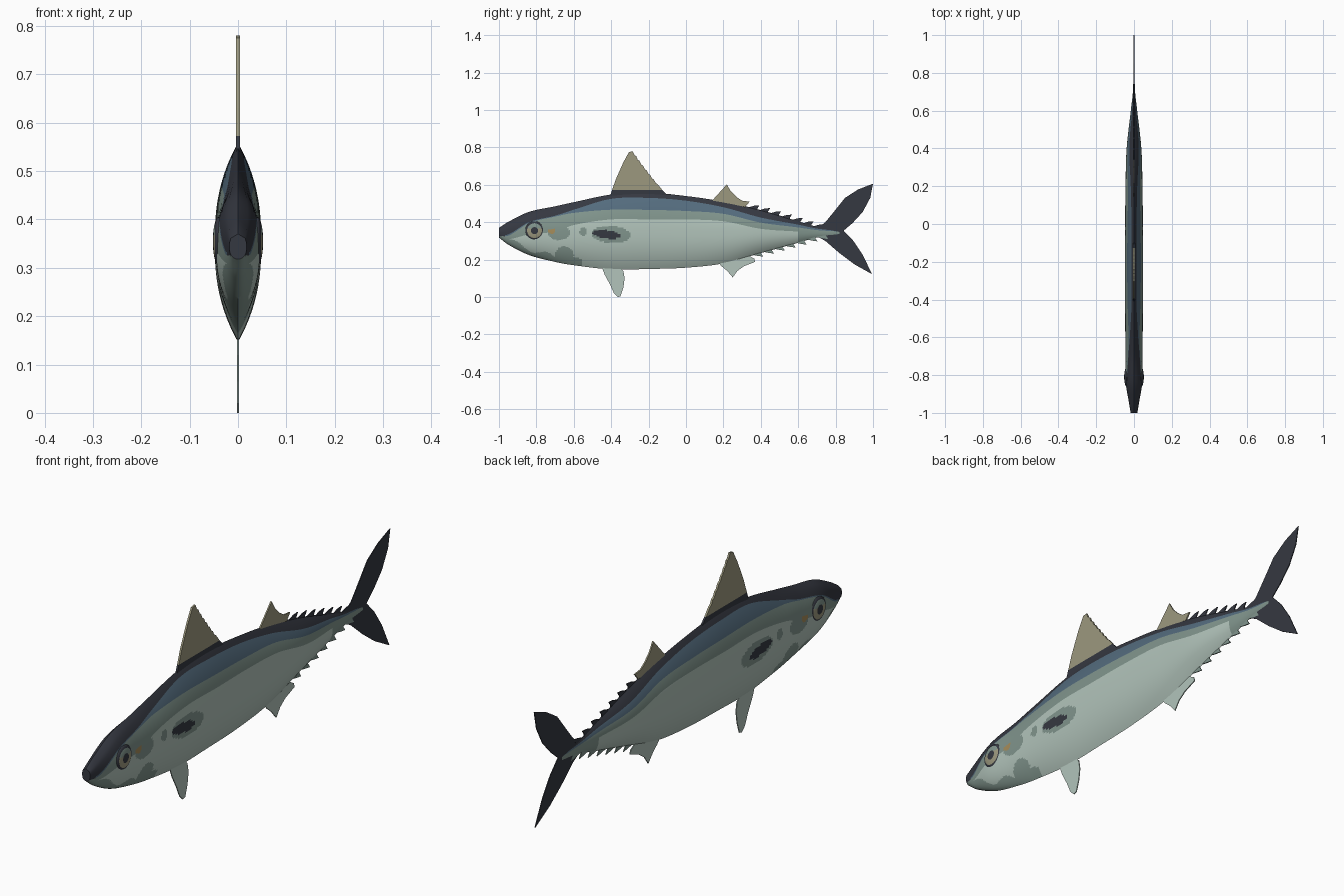
import bpy, bmesh, math
from mathutils import Vector

if "Cube" in bpy.data.objects:
    bpy.data.objects.remove(bpy.data.objects["Cube"])


def material(name, rgb):
    m = bpy.data.materials.new(name)
    lin = [((c / 255 + 0.055) / 1.055) ** 2.4 for c in rgb]
    m.diffuse_color = (*lin, 1)
    m.use_nodes = True
    m.node_tree.nodes["Principled BSDF"].inputs["Base Color"].default_value = m.diffuse_color
    return m


MATS = [material("dark back", (53, 56, 65)), material("blue stripe", (84, 108, 126)),
        material("grey green", (129, 149, 141)), material("pale belly", (178, 196, 187)),
        material("tan fin", (156, 152, 126)), material("amber spot", (165, 140, 90))]
DARK, BLUE, GREEN, PALE, TAN, AMBER = range(6)


def finish(bm, name, smooth=True):
    bmesh.ops.recalc_face_normals(bm, faces=bm.faces[:])
    me = bpy.data.meshes.new(name)
    bm.to_mesh(me)
    bm.free()
    for m in MATS:
        me.materials.append(m)
    ob = bpy.data.objects.new(name, me)
    bpy.context.collection.objects.link(ob)
    if smooth:
        bpy.ops.object.select_all(action='DESELECT')
        ob.select_set(True)
        bpy.context.view_layer.objects.active = ob
        bpy.ops.object.shade_smooth_by_angle(angle=math.radians(40))
    return ob


# Body stations: y, top, dark edge, blue edge, green edge, bottom, half width
KEYS = [(-1.0, .37, .335, .333, .33, .318, .018), (-.95, .402, .335, .328, .31, .28, .026),
        (-.84, .455, .40, .395, .335, .225, .044), (-.7, .485, .435, .43, .35, .188, .045),
        (-.6, .507, .467, .45, .385, .17, .046), (-.4, .548, .525, .467, .415, .148, .048),
        (-.2, .558, .53, .466, .415, .15, .048), (0, .54, .515, .46, .415, .157, .047),
        (.2, .51, .48, .445, .405, .18, .045), (.4, .465, .425, .398, .365, .235, .039),
        (.6, .405, .387, .372, .35, .29, .017), (.7, .376, .366, .358, .345, .318, .006),
        (.82, .355, .353, .35, .345, .33, .002)]


def station(y):
    i = max(k for k in range(len(KEYS) - 1) if KEYS[k][0] <= y + 1e-9)
    a, b = KEYS[i], KEYS[i + 1]
    p, n = KEYS[max(i - 1, 0)], KEYS[min(i + 2, len(KEYS) - 1)]
    h = b[0] - a[0]
    u = min((y - a[0]) / h, 1)
    out = []
    for c in range(1, 7):
        ma = (b[c] - p[c]) / (b[0] - p[0]) * h
        mb = (n[c] - a[c]) / (n[0] - a[0]) * h
        out.append((2*u**3 - 3*u**2 + 1) * a[c] + (u**3 - 2*u**2 + u) * ma
                   + (3*u**2 - 2*u**3) * b[c] + (u**3 - u**2) * mb)
    return out


def in_ellipse(y, z, cy, cz, ry, rz, slope=0):
    dy = y - cy
    return (dy / ry) ** 2 + ((z - cz - slope * dy) / rz) ** 2 < 1


def body_colour(band, y, z, bottom):
    # gill spots and folded side fin markings
    if in_ellipse(y, z, -.425, .335, .075, .022, -.12):
        return DARK
    if in_ellipse(y, z, -.72, .352, .02, .014):
        return AMBER
    if in_ellipse(y, z, -.40, .335, .105, .045, -.05) or in_ellipse(y, z, -.55, .348, .02, .022):
        return GREEN
    if y < -.965 and z > .325:
        return DARK
    if band == PALE:
        if y > .6 or in_ellipse(y, z, -.65, .225, .05, .045):
            return GREEN
        if y < -.56 and z < bottom + .03 + .012 * math.sin(y * 40):
            return GREEN
        if z > .3 and in_ellipse(y, z, -.68, .345, .06, .04):
            return GREEN
    return band


# Body loft, rows follow the colour bands
bm = bmesh.new()
STEPS, ROWS = 230, (4, 5, 5, 30)
ys = [-1 + 1.82 * i / STEPS for i in range(STEPS + 1)]
for side in (1, -1):
    grid = []
    for y in ys:
        s = station(y)
        zs = [s[0]]
        for b, n in enumerate(ROWS):
            zs += [s[b] + (s[b + 1] - s[b]) * k / n for k in range(1, n + 1)]
        mid, half = (s[0] + s[4]) / 2, (s[0] - s[4]) / 2
        q = .45 + .55 * min(1, (y + 1) / .4)
        grid.append([bm.verts.new((side * s[5] * max(0, 1 - min(1, abs((z - mid) / half)) ** 2.4) ** q,
                                   y, z)) for z in zs])
    for i in range(STEPS):
        bottom = station(ys[i])[4]
        row = 0
        for band, n in enumerate(ROWS):
            for _ in range(n):
                f = bm.faces.new((grid[i][row], grid[i + 1][row], grid[i + 1][row + 1], grid[i][row + 1]))
                c = f.calc_center_median()
                f.material_index = body_colour(band, c.y, c.z, bottom)
                row += 1
bmesh.ops.remove_doubles(bm, verts=bm.verts[:], dist=1e-5)
bmesh.ops.holes_fill(bm, edges=[e for e in bm.edges if e.is_boundary], sides=0)
finish(bm, "body")


# Eyes: flattened domes with a dark rim, pale ring and pupil
for side, label in ((1, "right"), (-1, "left")):
    bm = bmesh.new()
    bmesh.ops.create_uvsphere(bm, u_segments=32, v_segments=24, radius=1)
    for f in bm.faces:
        c = f.calc_center_median()
        r = math.hypot(c.x, c.y)
        f.material_index = DARK if r > .78 or r < .38 else (TAN if c.y < .25 else GREEN)
    for v in bm.verts:
        x, y, z = v.co
        v.co = (side * (.040 + .012 * z), -.81 + .05 * x, .355 + .05 * y)
    finish(bm, label + "_eye")


def fin(name, pts, half, colour, dark_below=None):
    """Thin plate in the middle plane, outline given as (y, z)."""
    bm = bmesh.new()
    f = bm.faces.new([bm.verts.new((-half, y, z)) for y, z in pts])
    ext = bmesh.ops.extrude_face_region(bm, geom=[f], use_keep_orig=True)
    moved = [g for g in ext["geom"] if isinstance(g, bmesh.types.BMVert)]
    bmesh.ops.translate(bm, verts=moved, vec=(2 * half, 0, 0))
    bmesh.ops.triangulate(bm, faces=bm.faces[:])
    if dark_below:
        bmesh.ops.bisect_plane(bm, geom=bm.verts[:] + bm.edges[:] + bm.faces[:],
                               plane_co=(0, 0, dark_below), plane_no=(0, 0, 1))
    for f in bm.faces:
        low = dark_below and f.calc_center_median().z < dark_below
        f.material_index = DARK if low else colour
    finish(bm, name, False)


# First dorsal fin with a ragged trailing edge
ragged = [(-.285, .78)]
for k in range(1, 8):
    u = k / 8
    y, z = -.285 + .15 * u ** 1.1, .78 - .2 * u
    ragged += [(y - .006, z + .004), (y + .004, z - .002)]
fin("front_dorsal_fin", [(-.41, .53), (-.375, .63), (-.335, .72), (-.305, .775)] + ragged
    + [(-.125, .57), (-.10, .545), (-.2, .54)], .004, TAN, .572)

# Second dorsal fin
fin("rear_dorsal_fin", [(.13, .505), (.18, .56), (.218, .602), (.24, .565), (.27, .535), (.30, .515),
                        (.34, .51), (.315, .48), (.2, .49)], .003, TAN)

# Pelvic and anal fins
fin("pelvic_fin", [(-.45, .16), (-.435, .12), (-.405, .065), (-.385, .02), (-.365, 0), (-.35, .004),
                   (-.335, .05), (-.328, .10), (-.335, .14), (-.36, .16)], .002, PALE)
fin("anal_fin", [(.16, .20), (.19, .165), (.22, .14), (.25, .105), (.275, .14), (.31, .165), (.37, .188),
                 (.365, .205), (.33, .225), (.25, .215)], .002, PALE)

# Forked tail fin
fin("tail_fin", [(.70, .365), (.745, .40), (.79, .455), (.85, .53), (.92, .575), (1, .606), (.985, .53),
                 (.945, .455), (.89, .395), (.843, .355), (.895, .30), (.945, .225), (.995, .122),
                 (.90, .175), (.82, .235), (.745, .30), (.70, .325)], .0018, DARK)

# Finlets along the back and underside
for k in range(7):
    y = .355 + .058 * k
    top, low = station(y)[0], station(y)[4]
    fin(f"upper_finlet_{k + 1}", [(y - .03, top), (y + .01, top + .012), (y + .038, top + .014),
                                  (y + .026, top - .003), (y + .03, top - .03)], .002, DARK)
    y += .02
    low = station(y)[4]
    fin(f"lower_finlet_{k + 1}", [(y - .03, low), (y + .01, low - .008), (y + .038, low - .012),
                                  (y + .026, low + .006), (y + .03, low + .03)], .002, GREEN)
